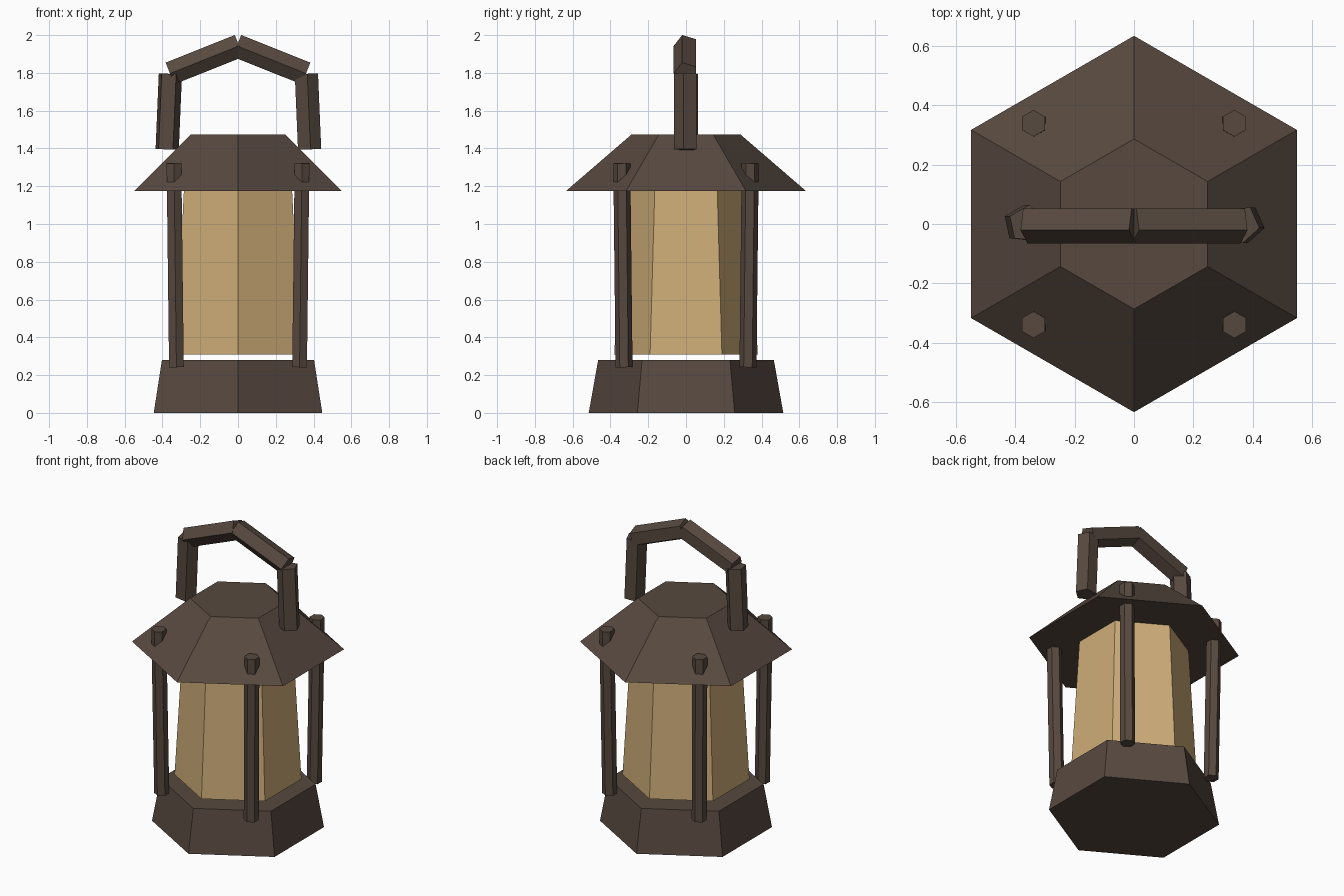
import bpy
from math import radians, sin, cos
from mathutils import Vector

if "Cube" in bpy.data.objects:
    bpy.data.objects.remove(bpy.data.objects["Cube"])


def material(name, color):
    m = bpy.data.materials.new(name)
    m.diffuse_color = (*color, 1)
    m.use_nodes = True
    m.node_tree.nodes["Principled BSDF"].inputs["Base Color"].default_value = m.diffuse_color
    return m


metal = material("dark_metal", (0.095, 0.066, 0.05))
glass = material("amber_glass", (0.62, 0.42, 0.19))


def prism(name, p0, p1, r0, r1, sides, turn, mat):
    """Straight or tapered bar from p0 to p1; turn = angle of its first corner."""
    p0, p1 = Vector(p0), Vector(p1)
    rot = Vector((0, 0, 1)).rotation_difference(p1 - p0)
    verts = []
    for p, r in ((p0, r0), (p1, r1)):
        for i in range(sides):
            a = radians(turn + 360 * i / sides)
            verts.append(p + rot @ Vector((r * cos(a), r * sin(a), 0)))
    faces = [tuple(reversed(range(sides))), tuple(range(sides, 2 * sides))]
    for i in range(sides):
        j = (i + 1) % sides
        faces.append((i, j, sides + j, sides + i))
    me = bpy.data.meshes.new(name)
    me.from_pydata(verts, [], faces)
    me.materials.append(mat)
    ob = bpy.data.objects.new(name, me)
    bpy.context.collection.objects.link(ob)
    return ob


# Hexagonal body
prism("base", (0, 0, 0), (0, 0, 0.28), 0.515, 0.465, 6, 90, metal)
prism("glass_pane", (0, 0, 0.31), (0, 0, 1.19), 0.38, 0.33, 6, 90, glass)
prism("roof", (0, 0, 1.175), (0, 0, 1.475), 0.635, 0.287, 6, 90, metal)

# Corner posts, leaning slightly outwards
for sx, side in ((-1, "left"), (1, "right")):
    for sy, end in ((-1, "front"), (1, "back")):
        prism(f"post_{end}_{side}", (sx * 0.326, sy * 0.328, 0.242),
              (sx * 0.339, sy * 0.34, 1.322), 0.045, 0.045, 6, 90, metal)

# Carrying handle: two uprights and two sloping arms
for s, side in ((-1, "left"), (1, "right")):
    prism(f"handle_upright_{side}", (s * 0.377, 0, 1.395), (s * 0.36, 0, 1.795),
          0.065, 0.065, 5, -84 * s, metal)
    prism(f"handle_arm_{side}", (s * 0.36, 0, 1.797), (s * -0.006, 0, 1.943),
          0.065, 0.065, 5, -90, metal)
